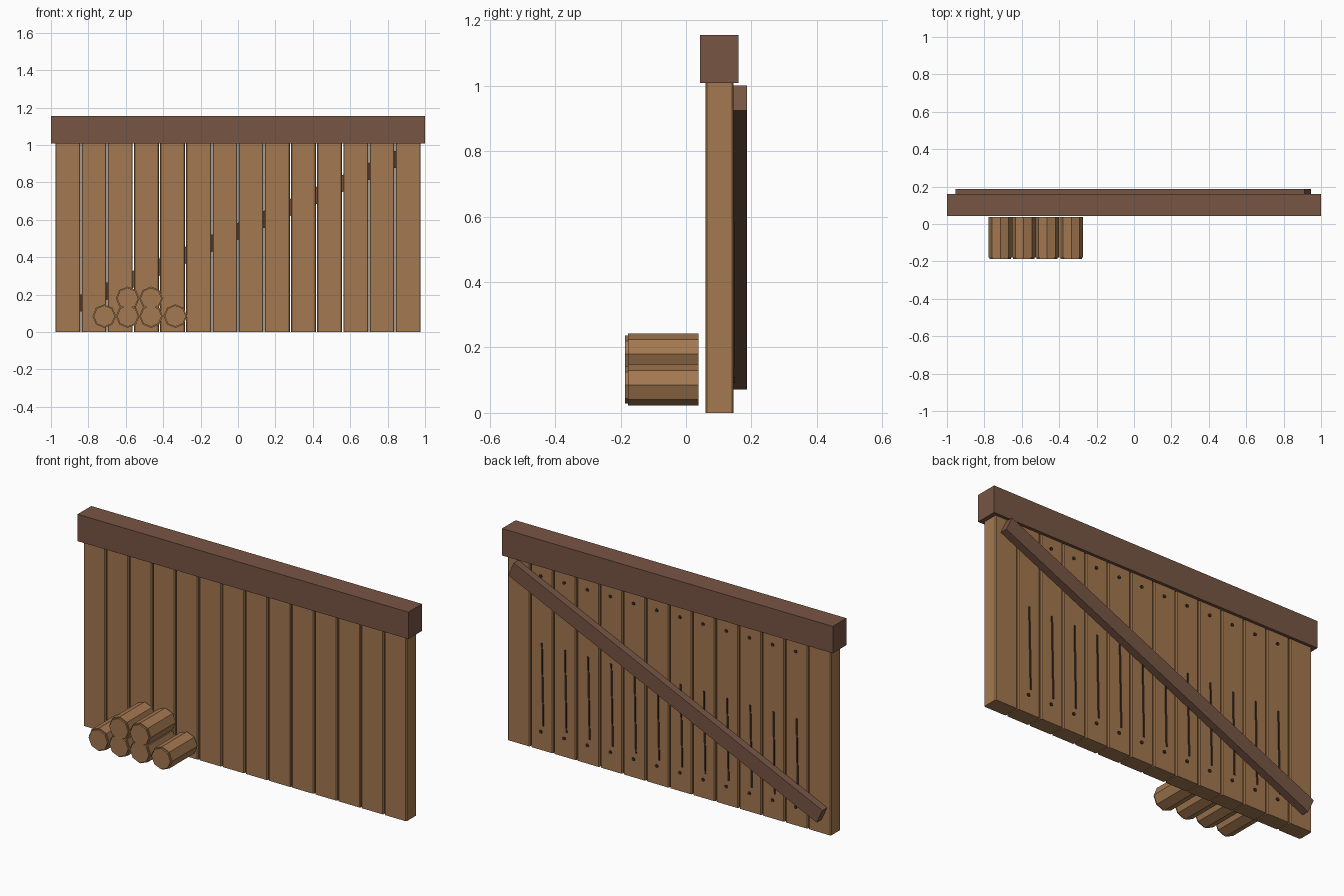
import bpy, bmesh, math
from mathutils import Matrix, Vector

if "Cube" in bpy.data.objects:
    bpy.data.objects.remove(bpy.data.objects["Cube"], do_unlink=True)


def material(name, rgb):
    lin = [((c / 255 + 0.055) / 1.055) ** 2.4 for c in rgb] + [1.0]
    m = bpy.data.materials.new(name)
    m.use_nodes = True
    m.diffuse_color = lin
    m.node_tree.nodes["Principled BSDF"].inputs["Base Color"].default_value = lin
    return m


LIGHT_WOOD = material("light wood", (163, 120, 80))
DARK_WOOD = material("dark wood", (119, 85, 68))
NAIL = material("dark nail", (62, 44, 34))


def finish(name, bm, mat):
    mesh = bpy.data.meshes.new(name)
    bm.to_mesh(mesh)
    bm.free()
    mesh.materials.append(mat)
    ob = bpy.data.objects.new(name, mesh)
    bpy.context.collection.objects.link(ob)
    return ob


def box(name, centre, size, mat, tilt=0.0, bevel=0.0):
    """Box turned by tilt about y, with optional bevel on its upright edges."""
    bm = bmesh.new()
    bmesh.ops.create_cube(bm, size=1, matrix=Matrix.Diagonal((*size, 1)))
    if bevel:
        upright = [e for e in bm.edges
                   if abs(e.verts[0].co.z - e.verts[1].co.z) > size[2] / 2]
        bmesh.ops.bevel(bm, geom=upright, offset=bevel, segments=1, affect='EDGES')
    bm.transform(Matrix.Translation(centre) @ Matrix.Rotation(tilt, 4, 'Y'))
    return finish(name, bm, mat)


def rod(bm, x, z, y0, y1, radius, sides=8):
    """Prism lying along y, from y0 to y1."""
    place = (Matrix.Translation((x, (y0 + y1) / 2, z))
             @ Matrix.Rotation(math.pi / 2, 4, 'X'))
    bmesh.ops.create_cone(bm, cap_ends=True, segments=sides, radius1=radius,
                          radius2=radius, depth=y1 - y0, matrix=place)


# Upright planks, with nails and a long crack on the back of the inner ones
PLANKS, PITCH, BACK = 14, 0.14, 0.145
for i in range(PLANKS):
    x = (i - (PLANKS - 1) / 2) * PITCH
    box(f"plank_{i + 1}", (x, 0.102, 0.51), (0.134, 0.086, 1.02),
        LIGHT_WOOD, bevel=0.005)
    if 0 < i < PLANKS - 1:
        bm = bmesh.new()
        for z in (0.1, 0.95):
            rod(bm, x + 0.005, z, BACK - 0.005, BACK + 0.005, 0.009)
        finish(f"nails_{i + 1}", bm, NAIL)
        box(f"crack_{i + 1}", (x - 0.005, BACK, 0.36), (0.009, 0.008, 0.45),
            NAIL, tilt=0.02)

# Top rail
box("top_rail", (0, 0.102, 1.082), (2.0, 0.118, 0.147), DARK_WOOD)

# Diagonal brace across the back
low, high = Vector((-0.938, 0.166, 0.11)), Vector((0.928, 0.166, 0.963))
span = high - low
box("diagonal_brace", (low + high) / 2, (span.length, 0.041, 0.083),
    DARK_WOOD, tilt=-math.atan2(span.z, span.x))

# Stacked logs with slightly smaller cut ends
LOGS = [(-0.715, 0.085), (-0.59, 0.085), (-0.465, 0.085), (-0.335, 0.085),
        (-0.59, 0.18), (-0.465, 0.18)]
for i, (x, z) in enumerate(LOGS):
    bm = bmesh.new()
    rod(bm, x, z, -0.178, 0.038, 0.063)
    rod(bm, x, z, -0.187, -0.178, 0.057)
    finish(f"log_{i + 1}", bm, LIGHT_WOOD)
